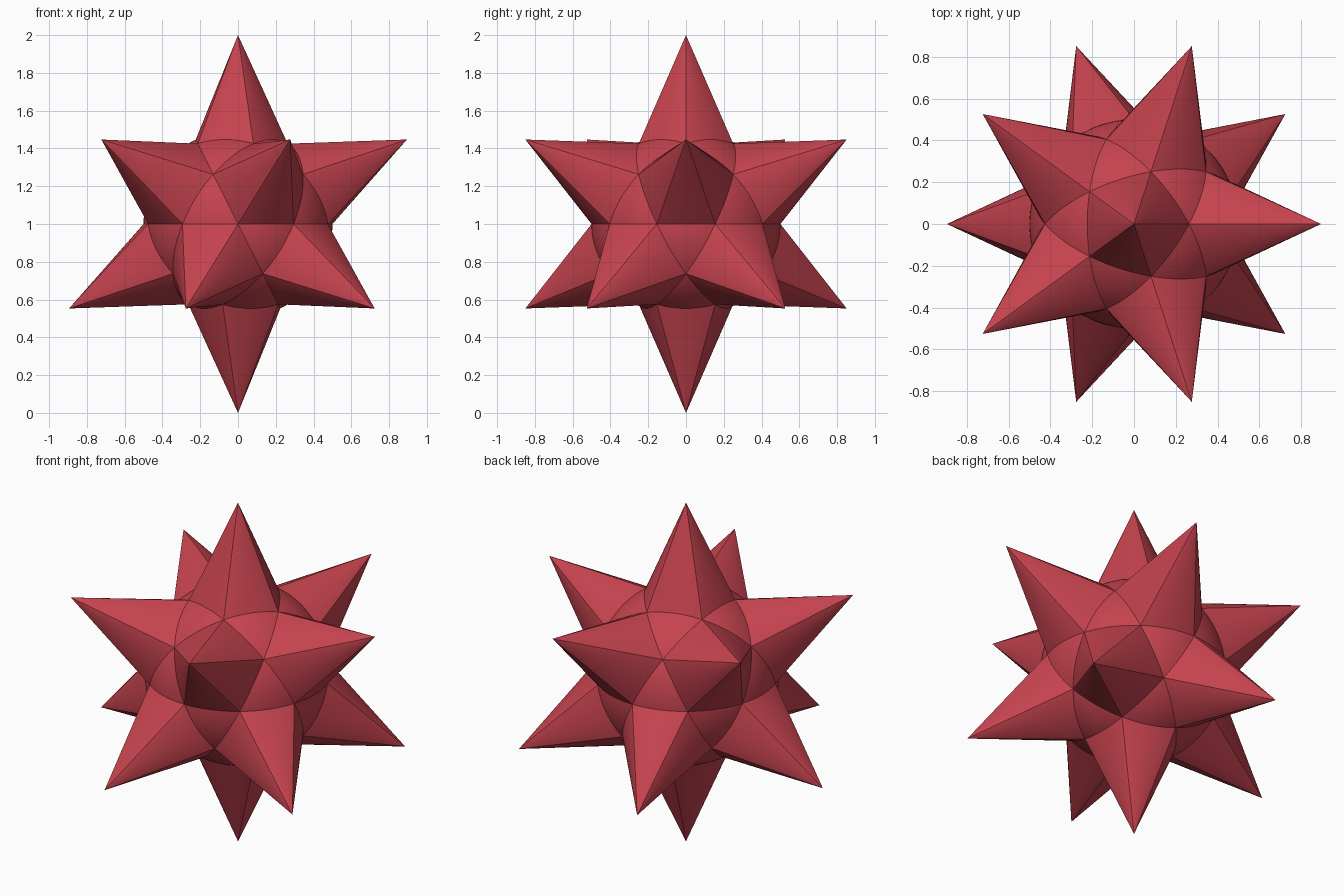
import bpy, bmesh, math
from mathutils import Vector

if "Cube" in bpy.data.objects:
    bpy.data.objects.remove(bpy.data.objects["Cube"])

R = 0.5          # radius of the round core
N = 16           # segments along each arc
ROWS = 6         # rows from arc to spike tip
CENTRE = Vector((0, 0, 1))

red = bpy.data.materials.new("red")
red.diffuse_color = (0.56, 0.056, 0.077, 1)
red.use_nodes = True
red.node_tree.nodes["Principled BSDF"].inputs["Base Color"].default_value = red.diffuse_color

# Icosahedron directions: poles plus two staggered rings of five
h, r = 1 / math.sqrt(5), 2 / math.sqrt(5)
dirs = [Vector((0, 0, 1)), Vector((0, 0, -1))]
for k in range(5):
    a = math.radians(72 * k)
    b = a + math.radians(36)
    dirs.append(Vector((r * math.cos(a), r * math.sin(a), h)))
    dirs.append(Vector((r * math.cos(b), r * math.sin(b), -h)))


def near(p, q):
    return (p - q).length < 1.1


triples = [(a, b, c) for i, a in enumerate(dirs) for j, b in enumerate(dirs[:i])
           for c in dirs[:j] if near(a, b) and near(b, c) and near(a, c)]


def add_face(bm, pts):
    """Add a face that looks away from the middle."""
    f = bm.faces.new([bm.verts.new(p) for p in pts])
    f.normal_update()
    if f.normal.dot(f.calc_center_median()) < 0:
        f.normal_flip()


def finish(bm, name, angle):
    bmesh.ops.remove_doubles(bm, verts=bm.verts[:], dist=1e-5)
    bmesh.ops.translate(bm, verts=bm.verts[:], vec=CENTRE)
    me = bpy.data.meshes.new(name)
    bm.to_mesh(me)
    bm.free()
    me.materials.append(red)
    ob = bpy.data.objects.new(name, me)
    bpy.context.collection.objects.link(ob)
    bpy.ops.object.select_all(action='DESELECT')
    bpy.context.view_layer.objects.active = ob
    ob.select_set(True)
    bpy.ops.object.shade_smooth_by_angle(angle=math.radians(angle))


core, spikes = bmesh.new(), bmesh.new()
for tri in triples:
    a, b, c = tri
    p, q, s = a + b, b + c, c + a      # edge midpoint directions

    # Curved triangle of the core between three spikes
    def at(i, j):
        return (p * (N - i - j) + q * i + s * j).normalized() * R
    for i in range(N):
        for j in range(N - i):
            add_face(core, [at(i, j), at(i + 1, j), at(i, j + 1)])
            if i + j < N - 1:
                add_face(core, [at(i + 1, j), at(i + 1, j + 1), at(i, j + 1)])

    # One side of each of the three spikes, fanned from tip to arc
    for tip, m1, m2 in ((a, s, p), (b, p, q), (c, q, s)):
        m1, m2 = m1.normalized(), m2.normalized()

        def side(i, k):
            arc = (m1 * (N - i) + m2 * i).normalized() * R
            return tip.lerp(arc, k / ROWS)
        for i in range(N):
            add_face(spikes, [tip, side(i, 1), side(i + 1, 1)])
            for k in range(1, ROWS):
                add_face(spikes, [side(i, k), side(i, k + 1),
                                  side(i + 1, k + 1), side(i + 1, k)])

finish(core, "round_core", 30)
finish(spikes, "spikes", 20)
